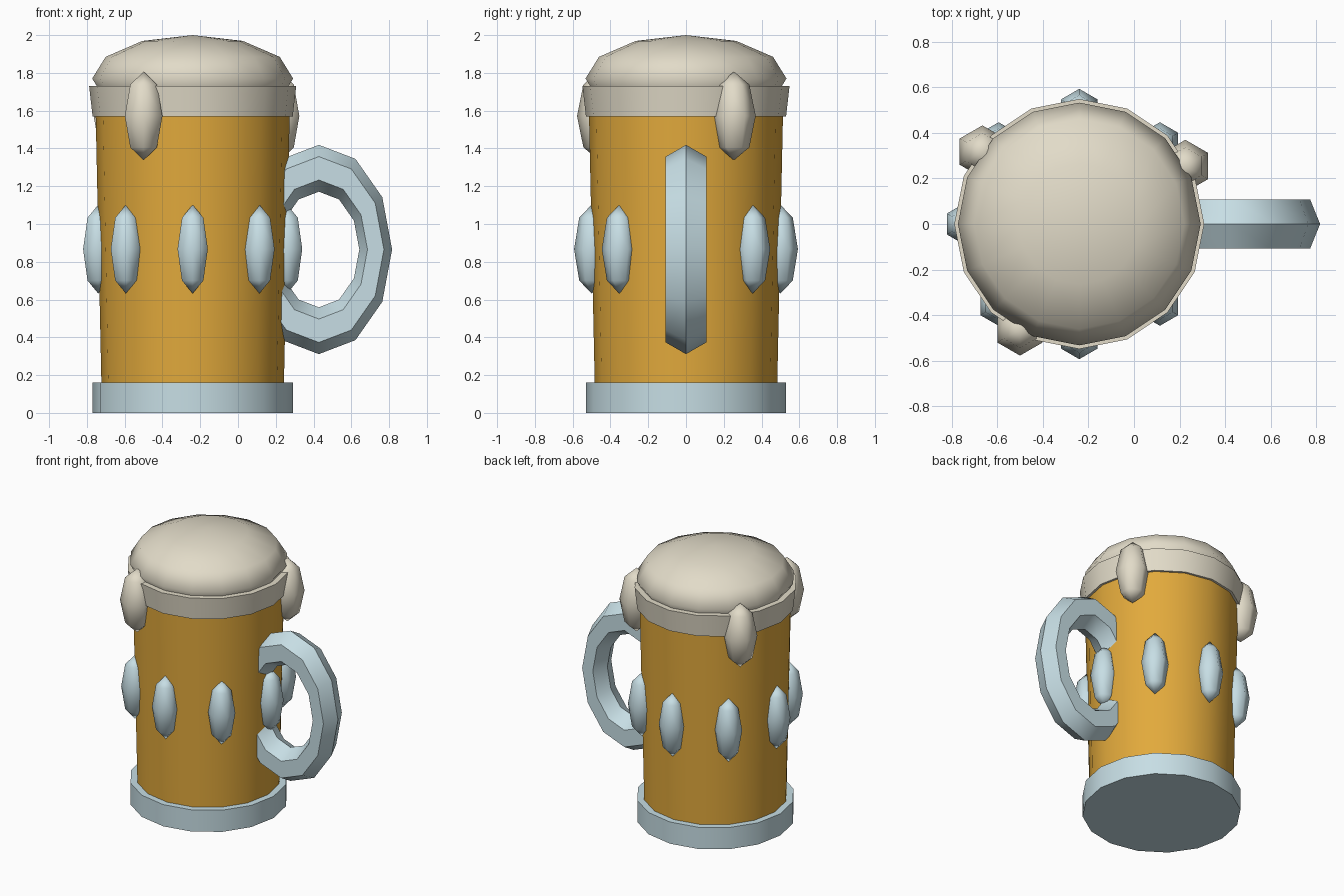
import bpy
import bmesh
from math import sin, cos, pi, radians

AXIS_X = -0.24      # centre line of the mug
SIDES = 16

if "Cube" in bpy.data.objects:
    bpy.data.objects.remove(bpy.data.objects["Cube"], do_unlink=True)


def material(name, rgb):
    m = bpy.data.materials.new(name)
    m.use_nodes = True
    m.diffuse_color = (*rgb, 1)
    m.node_tree.nodes["Principled BSDF"].inputs["Base Color"].default_value = (*rgb, 1)
    return m


amber = material("amber", (0.76, 0.40, 0.045))
foam = material("cream foam", (0.76, 0.71, 0.58))
glass = material("pale blue glass", (0.57, 0.73, 0.78))


def finish(bm, name, mat, location, angle):
    """Turn a bmesh into a shaded object."""
    bmesh.ops.recalc_face_normals(bm, faces=bm.faces)
    mesh = bpy.data.meshes.new(name)
    bm.to_mesh(mesh)
    bm.free()
    mesh.materials.append(mat)
    ob = bpy.data.objects.new(name, mesh)
    ob.location = location
    bpy.context.collection.objects.link(ob)
    bpy.ops.object.select_all(action="DESELECT")
    ob.select_set(True)
    bpy.context.view_layer.objects.active = ob
    bpy.ops.object.shade_smooth_by_angle(angle=radians(angle))
    return ob


def drum(name, mat, r_low, r_high, z_low, z_high):
    """Capped, slightly tapered cylinder on the mug's centre line."""
    bm = bmesh.new()
    rings = [[bm.verts.new((r * cos(2 * pi * i / SIDES), r * sin(2 * pi * i / SIDES), z))
              for i in range(SIDES)] for r, z in ((r_low, z_low), (r_high, z_high))]
    for i in range(SIDES):
        j = (i + 1) % SIDES
        bm.faces.new((rings[0][i], rings[0][j], rings[1][j], rings[1][i]))
    for ring in rings:
        bm.faces.new(ring)
    return finish(bm, name, mat, (AXIS_X, 0, 0), 35)


def ellipsoid(name, mat, location, radius, height, segments, bands):
    """Stretched low-poly ball with a corner on its y axis."""
    bm = bmesh.new()
    poles = [bm.verts.new((0, 0, s * height)) for s in (-1, 1)]
    rings = []
    for k in range(1, bands):
        lat = -pi / 2 + pi * k / bands
        rings.append([bm.verts.new((radius * cos(lat) * sin(2 * pi * i / segments),
                                    radius * cos(lat) * cos(2 * pi * i / segments),
                                    height * sin(lat))) for i in range(segments)])
    for i in range(segments):
        j = (i + 1) % segments
        bm.faces.new((poles[0], rings[0][i], rings[0][j]))
        bm.faces.new((poles[1], rings[-1][i], rings[-1][j]))
        for a, b in zip(rings, rings[1:]):
            bm.faces.new((a[i], a[j], b[j], b[i]))
    return finish(bm, name, mat, location, 80)


def ring_handle(name, mat, location, major, minor, x_scale, segments=12, sides=6):
    """Upright hexagonal ring, narrowed along x."""
    bm = bmesh.new()
    loops = []
    for i in range(segments):
        a = 2 * pi * i / segments
        loop = []
        for k in range(sides):
            b = 2 * pi * k / sides
            r = major + minor * cos(b)
            loop.append(bm.verts.new((x_scale * r * cos(a), minor * sin(b), r * sin(a))))
        loops.append(loop)
    for i in range(segments):
        p, q = loops[i], loops[(i + 1) % segments]
        for k in range(sides):
            n = (k + 1) % sides
            bm.faces.new((p[k], p[n], q[n], q[k]))
    return finish(bm, name, mat, location, 42)


# Mug body
drum("base", glass, 0.53, 0.53, 0, 0.16)
drum("beer_body", amber, 0.482, 0.515, 0.1, 1.65)
ring_handle("handle", glass, (0.428, 0, 0.865), 0.43, 0.124, 0.7)

# Studs around the middle
for i in range(8):
    a = i * pi / 4
    ellipsoid(f"stud_{i + 1}", glass, (AXIS_X + 0.5 * cos(a), 0.5 * sin(a), 0.867),
              0.0925, 0.235, 6, 4)

# Foam collar, dome and drips
drum("foam_collar", foam, 0.53, 0.548, 1.57, 1.73)
ellipsoid("foam_dome", foam, (AXIS_X, 0, 1.77), 0.532, 0.23, SIDES, 6)
for i, a in enumerate((0.5, 2.5, 4.2)):
    ellipsoid(f"foam_drip_{i + 1}", foam,
              (AXIS_X + 0.53 * cos(a), 0.53 * sin(a), 1.572), 0.115, 0.235, 6, 4)
